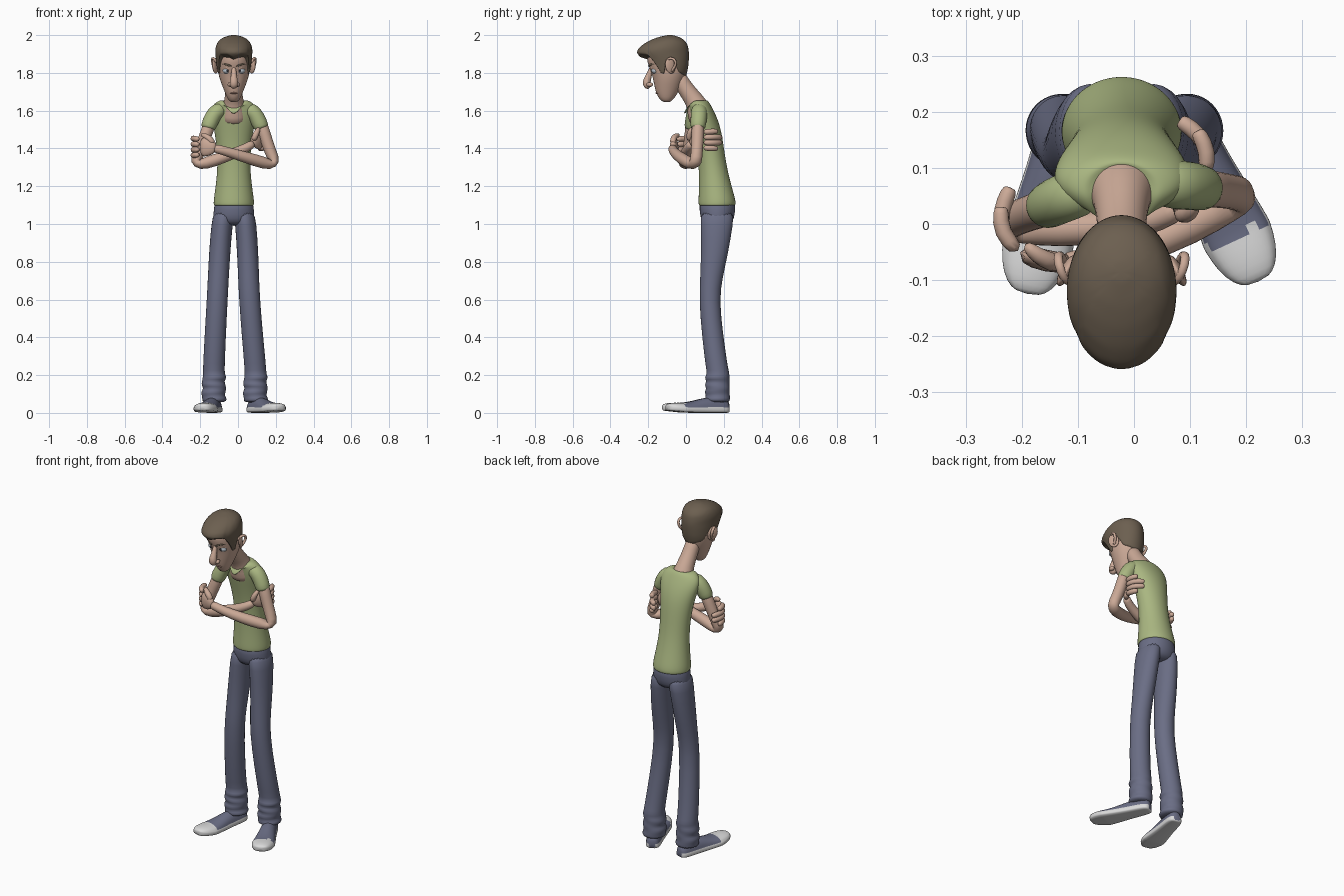
import bpy, math
from mathutils import Vector

cube = bpy.data.objects.get("Cube")
if cube:
    bpy.data.objects.remove(cube)


def material(name, r, g, b):
    m = bpy.data.materials.new(name)
    m.diffuse_color = (r, g, b, 1)
    m.use_nodes = True
    m.node_tree.nodes["Principled BSDF"].inputs["Base Color"].default_value = (r, g, b, 1)
    return m


SKIN = material("skin", .60, .40, .31)
SHIRT = material("green cotton", .40, .47, .22)
DENIM = material("blue denim", .145, .155, .235)
HAIR = material("brown hair", .15, .115, .08)
WHITE = material("white rubber", .70, .70, .70)
EYE = material("eye grey", .50, .56, .62)
DARK = material("dark pupil", .03, .03, .04)
LIP = material("lip", .42, .24, .19)
MID = -.022  # centre line of the body


def skin_rings(name, rings, mats, smooth=1, rule=None, caps=True):
    """Join equal closed rings of points into one smooth surface."""
    n = len(rings[0])
    verts = [p for ring in rings for p in ring]
    faces = [(i * n + j, i * n + (j + 1) % n, (i + 1) * n + (j + 1) % n, (i + 1) * n + j)
             for i in range(len(rings) - 1) for j in range(n)]
    if caps:
        faces += [tuple(range(n))[::-1], tuple(range(len(verts) - n, len(verts)))]
    mesh = bpy.data.meshes.new(name)
    mesh.from_pydata(verts, [], faces)
    obj = bpy.data.objects.new(name, mesh)
    bpy.context.collection.objects.link(obj)
    for m in mats:
        mesh.materials.append(m)
    for f in mesh.polygons:
        f.use_smooth = True
        if rule:
            f.material_index = rule(f.center)
    bpy.context.view_layer.objects.active = obj
    obj.select_set(True)
    bpy.ops.object.mode_set(mode='EDIT')
    bpy.ops.mesh.select_all(action='SELECT')
    bpy.ops.mesh.normals_make_consistent(inside=False)
    bpy.ops.object.mode_set(mode='OBJECT')
    obj.select_set(False)
    if smooth:
        obj.modifiers.new("smooth", 'SUBSURF').levels = smooth
        obj.modifiers["smooth"].render_levels = smooth
    return obj


def oval(cx, cy, z, rx, ry, n=20, dip=0):
    """Level ring starting at the front; dip lowers its front."""
    ring = []
    for k in range(n):
        a = math.tau * k / n
        drop = dip * max(0, math.cos(a)) ** 3
        ring.append((cx + rx * math.sin(a), cy - ry * math.cos(a) - drop * .35, z - drop))
    return ring


def tube(name, pts, mat, up=(0, 0, 1), n=12, smooth=1):
    """Rounded limb through (x, y, z, radius[, radius along up])."""
    pos = [Vector(p[:3]) for p in pts]
    u, rings = Vector(up), []
    for i, p in enumerate(pts):
        t = (pos[min(i + 1, len(pos) - 1)] - pos[max(i - 1, 0)]).normalized()
        u = (u - t * u.dot(t)).normalized()
        s = t.cross(u)
        rings.append([pos[i] + s * (p[3] * math.cos(math.tau * k / n))
                      + u * (p[-1] * math.sin(math.tau * k / n)) for k in range(n)])
    return skin_rings(name, rings, [mat], smooth)


def ball(name, loc, scale, mat, rot=(0, 0, 0)):
    bpy.ops.mesh.primitive_uv_sphere_add(segments=20, ring_count=12, location=loc, rotation=rot)
    obj = bpy.context.object
    obj.name, obj.scale = name, scale
    obj.data.materials.append(mat)
    bpy.ops.object.shade_smooth()
    obj.select_set(False)
    return obj


def lerp(table, x):
    """Linear lookup in rows of (key, values...)."""
    for a, b in zip(table, table[1:]):
        if x <= b[0]:
            t = max(0, (x - a[0]) / (b[0] - a[0]))
            return [p + (q - p) * t for p, q in zip(a[1:], b[1:])]
    return table[-1][1:]


# Shirt body with a dipped neckline
shirt = [(.163, 1.095, .103, .092), (.165, 1.10, .109, .1), (.164, 1.13, .108, .099), (.155, 1.2, .097, .087),
         (.142, 1.3, .087, .075), (.13, 1.4, .091, .072), (.112, 1.5, .105, .075),
         (.092, 1.57, .122, .071), (.078, 1.615, .122, .062), (.07, 1.645, .098, .053)]
rings = [oval(MID, y, z, rx, ry, dip=.02 if z > 1.63 else 0) for y, z, rx, ry in shirt]
rings += [oval(MID, .06, 1.658, .066, .05, dip=.075), oval(MID, .06, 1.65, .055, .042, dip=.075)]
skin_rings("shirt", rings, [SHIRT], 2)

# Neck and upper chest
tube("neck", [(MID, -.05, 1.80, .042), (MID, -.02, 1.74, .043), (MID, .025, 1.68, .047),
              (MID, .055, 1.64, .055), (MID, .075, 1.58, .075, .07), (MID, .09, 1.53, .08, .065)],
     SKIN, (0, 1, 0), 16)

# Sleeves and crossed arms
tube("right_sleeve", [(-.07, .06, 1.605, .04), (-.112, .052, 1.602, .046), (-.14, .04, 1.56, .045),
                      (-.158, .03, 1.51, .042), (-.159, .03, 1.505, .034)], SHIRT, (0, 1, 0))
tube("left_sleeve", [(.03, .072, 1.605, .04), (.075, .07, 1.602, .046), (.103, .068, 1.56, .045),
                     (.125, .063, 1.51, .042), (.126, .063, 1.505, .034)], SHIRT, (0, 1, 0))
tube("right_arm", [(-.135, .035, 1.57, .036), (-.172, .025, 1.47, .034), (-.205, .012, 1.38, .032),
                   (-.228, .004, 1.325, .034), (-.205, -.003, 1.312, .033), (-.13, -.01, 1.335, .034),
                   (-.03, -.005, 1.37, .030), (.05, .01, 1.405, .024), (.085, .035, 1.43, .024)],
     SKIN, (0, 1, 0))
tube("left_arm", [(.11, .065, 1.57, .036), (.142, .062, 1.47, .034), (.172, .058, 1.38, .032),
                  (.197, .052, 1.325, .034), (.175, .04, 1.312, .033), (.10, -.005, 1.335, .034),
                  (0, -.05, 1.365, .029), (-.09, -.072, 1.393, .024), (-.13, -.07, 1.402, .026)],
     SKIN, (0, 1, 0))


def hand(side, plan, z, thumb):
    """Palm, four stacked fingers along the plan path, and a thumb."""
    palm = [(*p, z, r, h) for p, r, h in zip(plan, (.018, .021, .019), (.026, .052, .058))]
    tube(side + "_palm", palm, SKIN)
    for i in range(4):
        dz = (i - 1.5) * .03
        path = [(*p, z + dz * spread, .0165) for p, spread in zip(plan[2:], (.9, 1, 1, .95))]
        end = len(path) - 1 if i in (0, 3) else len(path)
        tip = Vector(path[end - 1][:3]).lerp(Vector(path[end - 2][:3]), -.15)
        tube(f"{side}_finger_{i + 1}", path[:end] + [(*tip, .009)], SKIN, n=8)
    tube(side + "_thumb", thumb, SKIN, (0, 1, 0), 8)


hand("left", [(-.11, -.07), (-.155, -.068), (-.205, -.05), (-.238, -.015), (-.237, .025), (-.222, .06)], 1.408,
     [(-.13, -.068, 1.42, .017), (-.145, -.07, 1.45, .019), (-.175, -.055, 1.468, .016), (-.195, -.035, 1.472, .010)])
hand("right", [(.07, .02), (.1, .05), (.128, .09), (.132, .13), (.115, .162), (.085, .182)], 1.445,
     [(.08, .02, 1.44, .017), (.092, .015, 1.47, .018), (.105, .025, 1.497, .015), (.11, .04, 1.51, .009)])

# Jeans: hips, then one leg per side with gathered cuffs
hips = [(1.125, .100, .088), (1.10, .104, .097), (1.05, .111, .094), (1.01, .108, .083), (.99, .06, .05)]
skin_rings("jeans_hips", [oval(MID, .166, z, rx, ry) for z, rx, ry in hips], [DENIM])
leg = [(.166, 1.08, .056, .092), (.164, 1.0, .057, .086), (.152, .85, .057, .073),
       (.135, .72, .056, .06), (.122, .6, .056, .054), (.142, .4, .057, .057), (.163, .24, .058, .059)]
for side, xs in (("right", (-.072, -.085, -.097, -.104, -.110, -.121, -.128)),
                 ("left", (.028, .042, .051, .056, .061, .077, .092))):
    rings = [oval(x, *row) for x, row in zip(xs, leg)]
    for i in range(9):  # cuff folds
        r = .058 + .0065 * (i % 2) + .0004 * i
        rings.append(oval(xs[-1] + .006 * math.sin(2 * i), .167 + .005 * math.cos(3 * i),
                          .205 - .019 * i, r, r + .002))
    skin_rings(side + "_jeans_leg", rings, [DENIM])

# Shoes: sections from heel to toe; sole and toe cap are white
last = [(0, .018, .05), (.03, .035, .07), (.12, .042, .08), (.3, .045, .085), (.45, .05, .075),
        (.6, .057, .06), (.74, .062, .052), (.75, .062, .052), (.87, .056, .048), (.96, .04, .04), (1, .02, .03)]
for side, heel, toe in (("right", (-.115, .23), (-.190, -.125)), ("left", (.07, .225), (.222, -.103))):
    start = Vector((*heel, 0))
    along = Vector((*toe, 0)) - start
    across = Vector((-along.y, along.x, 0)).normalized()
    rings = []
    for s, w, h in last:
        half = [(w * .95, 0), (w * 1.03, .008), (w * 1.03, .024), (w * .97, .027)]
        half += [(w * .97 * math.cos(a), .027 + (h - .027) * math.sin(a)) for a in (.4, .8, 1.2)]
        profile = half + [(0, h)] + [(-x, z) for x, z in reversed(half)]
        lift = .012 * max(0, s - .7) / .3
        rings.append([start + along * s + across * x + Vector((0, 0, z + lift)) for x, z in profile])

    def shoe_rule(c, start=start, along=along):
        s = (c - start).dot(along) / along.length_squared
        return 0 if s > .745 or c.z < .0275 else 1
    skin_rings(side + "_shoe", rings, [WHITE, DENIM], 1, shoe_rule)

# Head: rows of height, front, back, half width
skull = [(1.645, -.118, -.085, .016), (1.655, -.138, -.07, .030), (1.69, -.157, -.045, .045),
         (1.72, -.165, -.03, .057), (1.76, -.174, -.012, .073), (1.80, -.182, 0, .084),
         (1.83, -.197, .006, .087), (1.88, -.212, .008, .089), (1.92, -.2, .003, .088), (1.96, -.15, -.03, .055)]
skin_rings("head", [oval(MID, (f + b) / 2, z, w, (b - f) / 2, 24) for z, f, b, w in skull], [SKIN])

# Hair: shell rising from a hairline that varies round the head
shell = [(1.77, -.185, -.002, .083), (1.83, -.205, .012, .091), (1.88, -.238, .016, .096), (1.905, -.262, .016, .098),
         (1.93, -.252, .013, .098), (1.955, -.222, .006, .090), (1.975, -.185, -.01, .076),
         (1.99, -.145, -.035, .052), (2.0, -.1, -.07, .015)]
hairline = [(0, 1.878), (22, 1.897), (52, 1.895), (60, 1.83), (66, 1.795), (78, 1.79), (86, 1.85),
            (112, 1.85), (126, 1.80), (180, 1.775)]
COLS, ROWS = 64, 14
rings = []
for i in range(-1, ROWS + 1):
    ring = []
    for k in range(COLS):
        a = math.tau * k / COLS
        low = lerp(hairline, math.degrees(min(a, math.tau - a)))[0]
        t = max(i, 0) / ROWS
        z = low + (2.0 - low) * (1 - (1 - t) ** 1.5)
        f, b, w = lerp(shell, z)
        shrink = .86 if i < 0 else 1  # tucked lower edge
        ring.append((MID + w * shrink * math.sin(a), (f + b) / 2 - (b - f) / 2 * shrink * math.cos(a), z))
    rings.append(ring)
skin_rings("hair", rings, [HAIR], 1)

# Nose and mouth
tube("nose", [(MID, -.178, 1.84, .011), (MID, -.188, 1.81, .013), (MID, -.199, 1.78, .017),
              (MID, -.21, 1.75, .024), (MID, -.207, 1.731, .022), (MID, -.19, 1.722, .012)], SKIN, (0, 1, 0))
tube("mouth", [(MID + x * .022, -.158 + .009 * x * x, 1.694 - .004 * x * x, .005 - .003 * x * x)
               for x in (-1, -.5, 0, .5, 1)], LIP, n=8)

# Paired face parts
for side, s in (("right", -1), ("left", 1)):
    ball(side + "_nostril", (MID + s * .02, -.192, 1.738), (.013, .018, .012), SKIN)
    x = MID + s * .036
    ball(side + "_eye", (x, -.162, 1.812), (.023, .021, .017), EYE)
    ball(side + "_pupil", (x - s * .003, -.181, 1.811), (.006, .004, .006), DARK)
    tube(side + "_eyelid", [(MID + s * d, y, z, r) for d, y, z, r in (
        (.012, -.182, 1.817, .006), (.034, -.181, 1.830, .010), (.062, -.155, 1.819, .006))], SKIN, n=8)
    tube(side + "_eyebrow", [(MID + s * d, y, z, r) for d, y, z, r in (
        (.01, -.2, 1.833, .005), (.04, -.188, 1.847, .007), (.07, -.156, 1.848, .003))], HAIR, n=8)
    ball(side + "_ear", (MID + s * .098, -.083, 1.838), (.011, .03, .042), SKIN, (.25, 0, s * .5))
    tube(side + "_ear_rim", [(MID + s * d, y, z, r) for d, y, z, r in (
        (.09, -.108, 1.85, .006), (.104, -.098, 1.876, .008), (.113, -.07, 1.880, .009),
        (.114, -.052, 1.86, .009), (.106, -.058, 1.83, .008), (.095, -.085, 1.802, .009))], SKIN, (1, 0, 0), 8)
